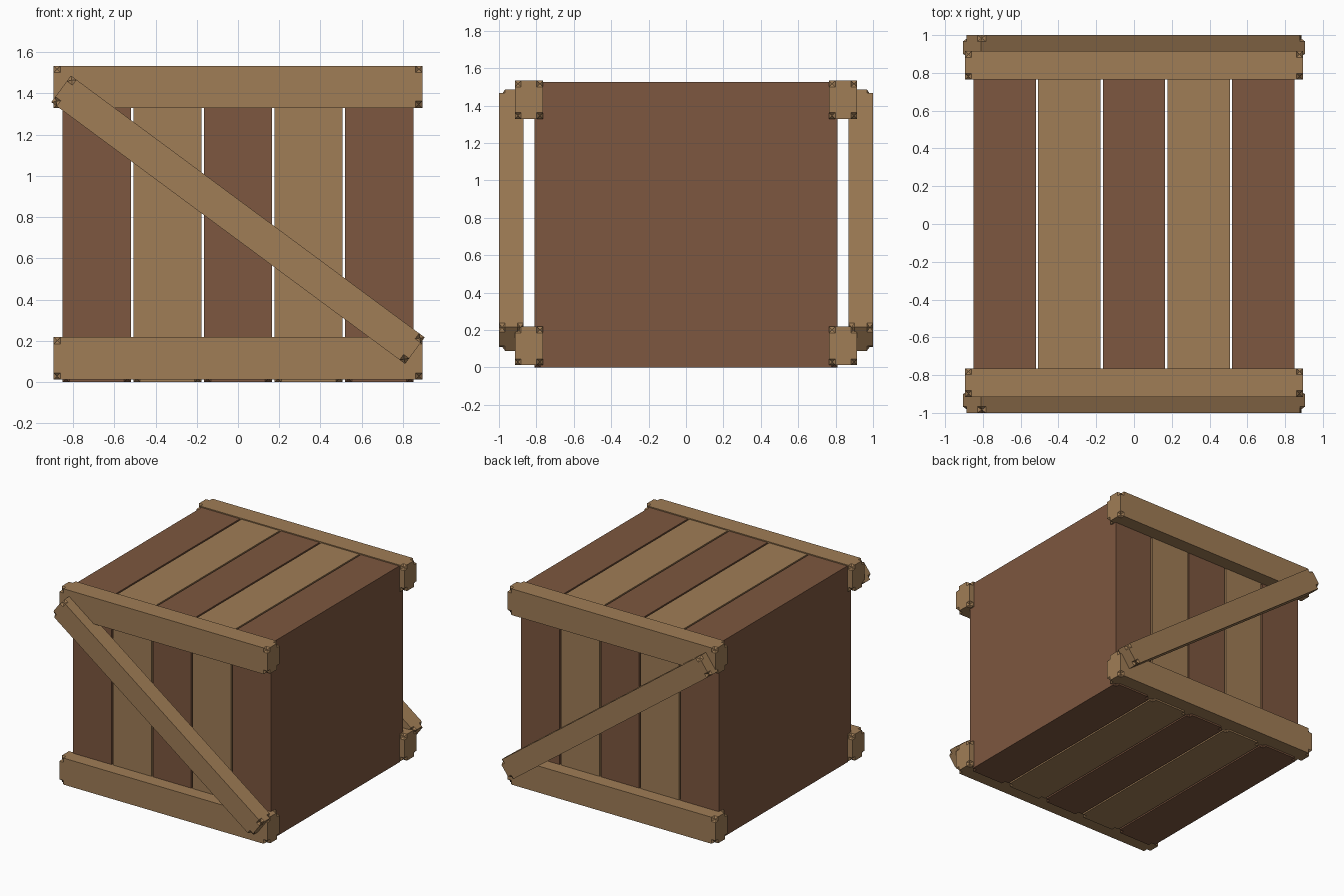
import bpy, bmesh
from math import radians
from itertools import product
from mathutils import Matrix, Vector

if "Cube" in bpy.data.objects:
    bpy.data.objects.remove(bpy.data.objects["Cube"])

CHIP = 0.033


def material(name, rgb):
    m = bpy.data.materials.new(name)
    m.diffuse_color = (*rgb, 1)
    m.use_nodes = True
    m.node_tree.nodes["Principled BSDF"].inputs["Base Color"].default_value = m.diffuse_color
    return m


light = material("light_wood", (0.35, 0.205, 0.093))
dark = material("dark_wood", (0.205, 0.095, 0.05))


def timber(name, centre, size, mat, angle=0):
    """Box whose eight corners are dented inwards."""
    half = [s / 2 for s in size]
    bm = bmesh.new()
    verts = {}

    def vert(idx):
        if idx not in verts:
            corner = all(i in (0, 3) for i in idx)
            co = []
            for i, h in zip(idx, half):
                steps = (-h, -h + CHIP, h - CHIP, h)
                d = CHIP / 2 if corner else 0
                co.append(steps[i] + (d if i == 0 else -d))if corner else co.append(steps[i])
            verts[idx] = bm.verts.new(co)
        return verts[idx]

    # 3 x 3 patches per side, corner patches folded towards the dent
    for axis, side, a, b in product(range(3), (0, 3), range(3), range(3)):
        ring = []
        for u, v in ((a, b), (a + 1, b), (a + 1, b + 1), (a, b + 1)):
            idx = [0, 0, 0]
            idx[axis], idx[(axis + 1) % 3], idx[(axis + 2) % 3] = side, u, v
            ring.append(tuple(idx))
        if side == 0:
            ring.reverse()
        dents = [k for k, i in enumerate(ring) if all(n in (0, 3) for n in i)]
        if dents:
            r = [vert(i) for i in ring[dents[0]:] + ring[:dents[0]]]
            bm.faces.new((r[0], r[1], r[2]))
            bm.faces.new((r[0], r[2], r[3]))
        else:
            bm.faces.new([vert(i) for i in ring])
    bm.transform(Matrix.Translation(Vector(centre)) @ Matrix.Rotation(angle, 4, 'Y'))
    mesh = bpy.data.meshes.new(name)
    bm.to_mesh(mesh)
    bm.free()
    mesh.materials.append(mat)
    obj = bpy.data.objects.new(name, mesh)
    bpy.context.collection.objects.link(obj)
    return obj


# Five upright slabs with see-through gaps
for i in range(5):
    timber(f"slab_{i + 1}", ((i - 2) * 0.3425, 0, 0.7625), (0.33, 1.62, 1.525),
           light if i % 2 else dark)

# Rails and diagonal braces at front and back
for side, s in (("front", -1), ("back", 1)):
    timber(f"{side}_bottom_rail", (0, s * 0.84, 0.115), (1.787, 0.15, 0.206), light)
    timber(f"{side}_top_rail", (0, s * 0.84, 1.431), (1.787, 0.15, 0.204), light)
    timber(f"{side}_brace", (0, s * 0.934, 0.787), (2.134, 0.132, 0.16), light, radians(36.5))
